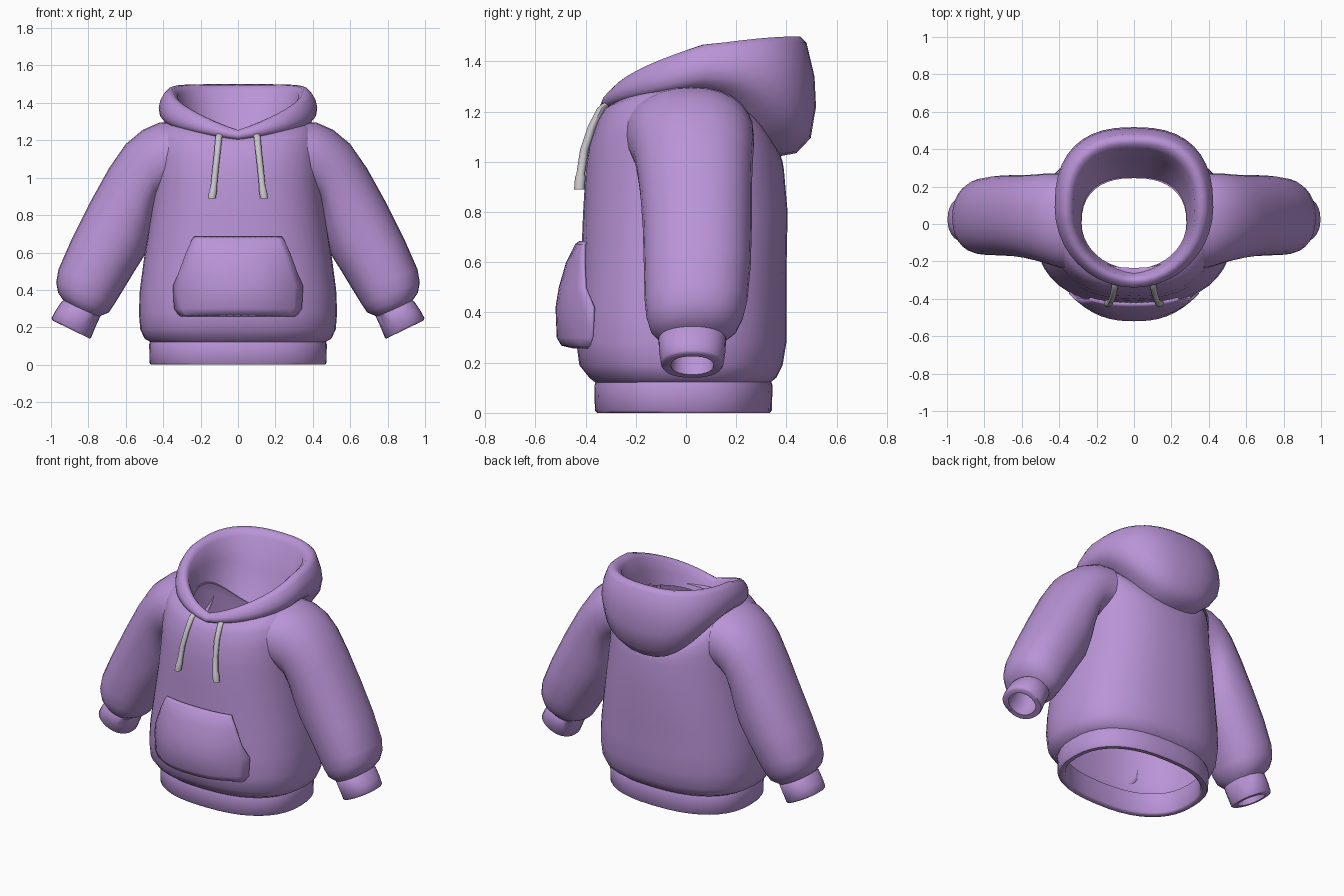
import bpy, bmesh, math

def material(name, rgb):
    m = bpy.data.materials.new(name)
    m.diffuse_color = (*rgb, 1)
    return m

PURPLE = material("purple_fabric", (0.49, 0.295, 0.68))
GREY = material("light_grey_cord", (0.58, 0.55, 0.58))

def finish(name, bm, mat, angle=50):
    me = bpy.data.meshes.new(name)
    bm.to_mesh(me)
    bm.free()
    ob = bpy.data.objects.new(name, me)
    bpy.context.collection.objects.link(ob)
    me.materials.append(mat)
    bpy.ops.object.select_all(action='DESELECT')
    ob.select_set(True)
    bpy.context.view_layer.objects.active = ob
    bpy.ops.object.shade_smooth_by_angle(angle=math.radians(angle))
    return ob

def loft(name, rings, mat, closed=True, caps=False, recalc=False, angle=50):
    bm = bmesh.new()
    vs = [[bm.verts.new(p) for p in r] for r in rings]
    n = len(rings[0])
    for a, b in zip(vs, vs[1:]):
        for i in range(n if closed else n - 1):
            k = (i + 1) % n
            bm.faces.new((a[i], a[k], b[k], b[i]) if closed else (a[i], b[i], b[k], a[k]))
    if caps:
        bm.faces.new(vs[0])
        bm.faces.new(vs[-1])
    if recalc:
        bmesh.ops.recalc_face_normals(bm, faces=bm.faces)
    return finish(name, bm, mat, angle)

def spow(v, e):
    return math.copysign(abs(v) ** e, v)

def ring(hw, yf, yb, zf, zs=None, zb=None, ef=0.83, eb=0.83, n=40):
    """Loop round the body; height differs at front, side and back."""
    zs = zf if zs is None else zs
    zb = zf if zb is None else zb
    yc, ry = (yf + yb) / 2, (yb - yf) / 2
    pts = []
    for i in range(n):
        t = 2 * math.pi * i / n
        c, s = math.cos(t), math.sin(t)
        if abs(s) < 1e-6:
            s = 0.0
        if abs(c) < 1e-6:
            c = 0.0
        e = ef if s < 0 else eb
        if s < 0:
            z = zf + (zs - zf) * max(0, 1 + s) ** 0.55
        else:
            z = zs + (zb - zs) * (s * s if zb < zs else s * (2 - s))
        pts.append((hw * spow(c, e), yc + ry * spow(s, e), z))
    return pts

# Torso, open at hem and neck
loft("torso", [ring(*r) for r in (
    (.465, -.36, .335, .12), (.50, -.385, .36, .14), (.523, -.425, .385, .19),
    (.53, -.437, .40, .28), (.525, -.43, .40, .40), (.505, -.42, .40, .55),
    (.467, -.41, .405, .80), (.45, -.40, .39, .97),
    (.445, -.385, .385, 1.07, 1.13, 1.0), (.43, -.355, .375, 1.16, 1.235, 1.03),
    (.40, -.33, .36, 1.2, 1.285, 1.06), (.35, -.295, .33, 1.22, 1.305, 1.08),
    (.28, -.235, .245, 1.2, 1.25, 1.08))], PURPLE)

# Hem band
loft("hem_band", [ring(*r) for r in (
    (.43, -.32, .30, .14), (.43, -.32, .30, .01), (.44, -.33, .31, 0),
    (.465, -.355, .335, 0), (.473, -.363, .342, .01), (.475, -.365, .345, .11),
    (.465, -.355, .335, .135))], PURPLE)

# Hood lying open on the shoulders
loft("hood", [ring(*r, ef=1.0, eb=0.8) for r in (
    (.36, -.30, .36, 1.195, 1.29, 1.02), (.395, -.325, .44, 1.205, 1.305, 1.035),
    (.418, -.34, .497, 1.215, 1.335, 1.095), (.424, -.34, .518, 1.23, 1.375, 1.22),
    (.415, -.335, .512, 1.24, 1.415, 1.34), (.395, -.32, .48, 1.25, 1.45, 1.475),
    (.375, -.31, .455, 1.255, 1.467, 1.50), (.35, -.295, .43, 1.255, 1.467, 1.495),
    (.325, -.28, .40, 1.24, 1.44, 1.465), (.305, -.265, .355, 1.21, 1.35, 1.27),
    (.28, -.24, .25, 1.16, 1.24, 1.08))], PURPLE, angle=60)

# Sleeves and cuffs: each ring is outer x,z / inner x,z / centre y / half depth
def sleeve_ring(side, ox, oz, ix, iz, yc, d, n=28):
    pts = []
    for i in range(n):
        t = 2 * math.pi * i / n
        c, s = spow(math.cos(t), .9), spow(math.sin(t), .9)
        pts.append((side * ((ox + ix) / 2 + (ox - ix) / 2 * c), yc + d * s,
                    (oz + iz) / 2 + (oz - iz) / 2 * c))
    return pts

SLEEVE = ((.34, 1.30, .37, .92, .015, .255), (.42, 1.295, .40, .90, .02, .25),
          (.51, 1.255, .435, .86, .03, .24), (.60, 1.18, .45, .78, .035, .23),
          (.69, 1.05, .46, .70, .04, .222), (.79, .87, .49, .60, .045, .217),
          (.89, .67, .55, .505, .045, .213), (.96, .51, .62, .39, .04, .205),
          (.972, .44, .66, .325, .035, .193), (.962, .385, .69, .28, .03, .172),
          (.938, .35, .732, .262, .025, .143), (.92, .33, .75, .25, .025, .12))
CUFF = ((.925, .35, .745, .27, .025, .12), (.945, .335, .738, .255, .025, .135),
        (.975, .29, .765, .195, .025, .132), (.997, .25, .785, .145, .025, .125),
        (.992, .237, .792, .14, .025, .118),
        (.968, .225, .82, .153, .025, .085), (.93, .30, .77, .235, .025, .085),
        (.88, .42, .74, .36, .025, .085))
for side, label in ((1, "left"), (-1, "right")):
    loft(label + "_sleeve", [sleeve_ring(side, *r) for r in SLEEVE], PURPLE, recalc=True)
    loft(label + "_cuff", [sleeve_ring(side, *r) for r in CUFF], PURPLE, recalc=True)

# Front pocket: sheet bowed around the belly, open at the slanted sides
COLS = 16
rows = []
for z, hw, yf, ye in ((.685, .235, -.425, -.40), (.672, .245, -.442, -.41),
                      (.60, .278, -.478, -.41), (.50, .315, -.507, -.405),
                      (.42, .348, -.52, -.372), (.30, .342, -.515, -.375),
                      (.268, .32, -.497, -.385), (.257, .305, -.45, -.39)):
    us = [2 * i / COLS - 1 for i in range(COLS + 1)]
    rows.append([(hw * u, yf + (ye - yf) * abs(u) ** 2.5, z) for u in us])
pocket = loft("front_pocket", rows, PURPLE, closed=False)
mod = pocket.modifiers.new("thickness", 'SOLIDIFY')
mod.thickness = 0.012
mod.offset = -1

# Drawstrings with thicker tips
CORD = ((.095, -.29, 1.25, .018), (.103, -.335, 1.215, .018), (.11, -.375, 1.14, .017),
        (.12, -.405, 1.05, .017), (.13, -.42, .95, .017), (.132, -.421, .94, .021),
        (.14, -.425, .89, .021))
for side, label in ((1, "left"), (-1, "right")):
    rings = [[(side * x + r * math.cos(k * math.pi / 4), y + r * math.sin(k * math.pi / 4), z)
              for k in range(8)] for x, y, z, r in CORD]
    loft(label + "_drawstring", rings, GREY, caps=True, recalc=True)
